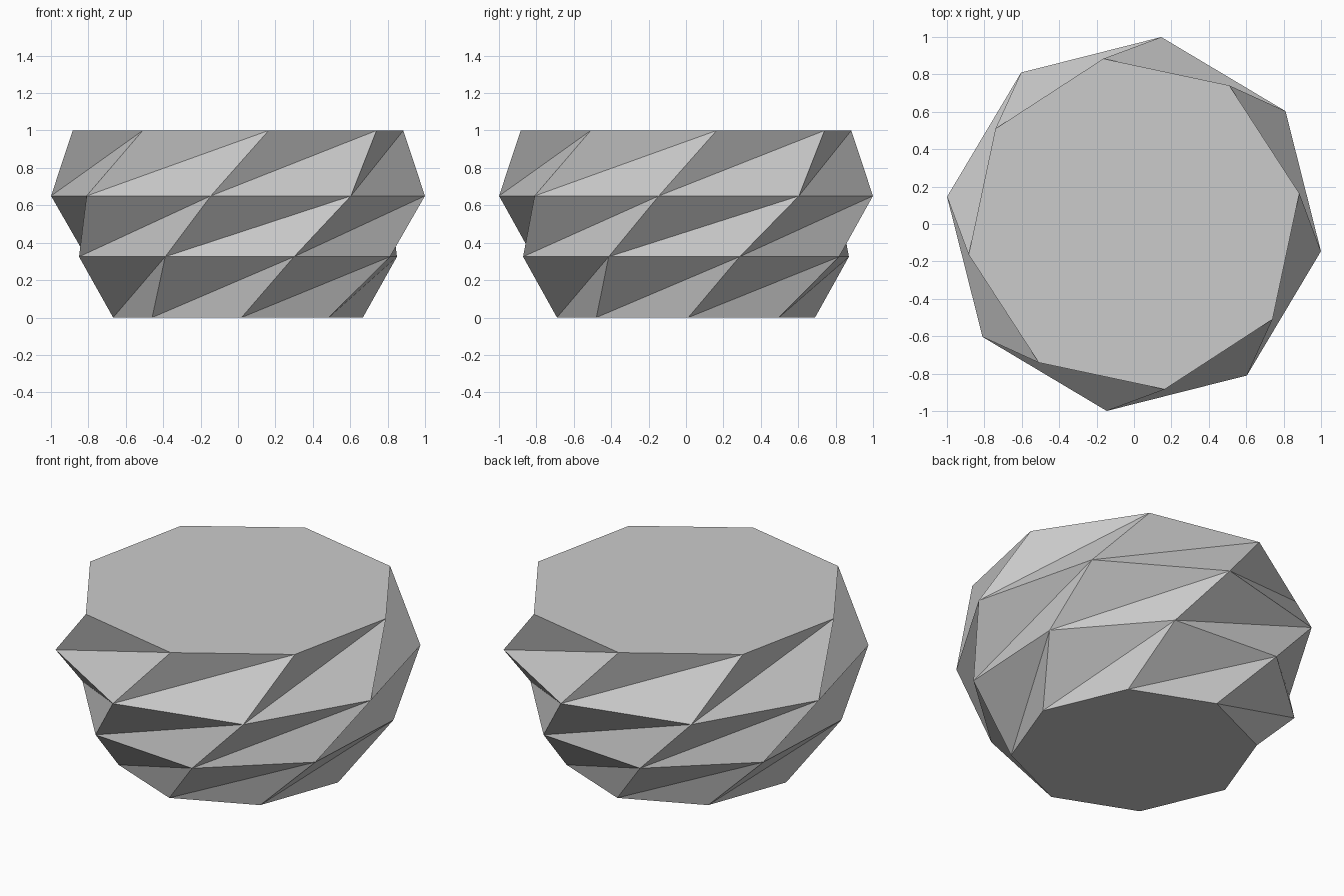
import bpy
import bmesh
from math import sin, cos, radians, tau

cube = bpy.data.objects.get("Cube")
if cube:
    bpy.data.objects.remove(cube, do_unlink=True)

SIDES = 8

# Plain grey stone
grey = bpy.data.materials.new("grey_stone")
grey.use_nodes = True
colour = (0.6, 0.6, 0.6, 1)
grey.diffuse_color = colour
grey.node_tree.nodes["Principled BSDF"].inputs["Base Color"].default_value = colour

# Octagonal rings: height, x radius, y radius, x phase, y phase (degrees)
rings = [
    (0.0, 0.668, 0.690, 1.6, 1.0),
    (0.325, 0.901, 0.917, 19.4, 18.2),
    (0.65, 1.01, 1.01, 36.7, 36.7),
    (1.0, 0.899, 0.899, 55.5, 55.5),
]

bm = bmesh.new()


def add_ring(z, rx, ry, phase_x, phase_y):
    steps = [tau * k / SIDES for k in range(SIDES)]
    return [bm.verts.new((rx * cos(s + radians(phase_x)),
                          ry * sin(s + radians(phase_y)), z)) for s in steps]


layers = [add_ring(*ring) for ring in rings]

# Twisted bands: each cell is folded along its long diagonal
for low, high in zip(layers, layers[1:]):
    for k in range(SIDES):
        n = (k + 1) % SIDES
        bm.faces.new((low[k], low[n], high[n]))
        bm.faces.new((low[k], high[n], high[k]))

# Flat base and top
bm.faces.new(layers[0][::-1])
bm.faces.new(layers[-1])

mesh = bpy.data.meshes.new("twisted_gem")
bm.to_mesh(mesh)
bm.free()
mesh.materials.append(grey)
gem = bpy.data.objects.new("twisted_gem", mesh)
bpy.context.collection.objects.link(gem)
